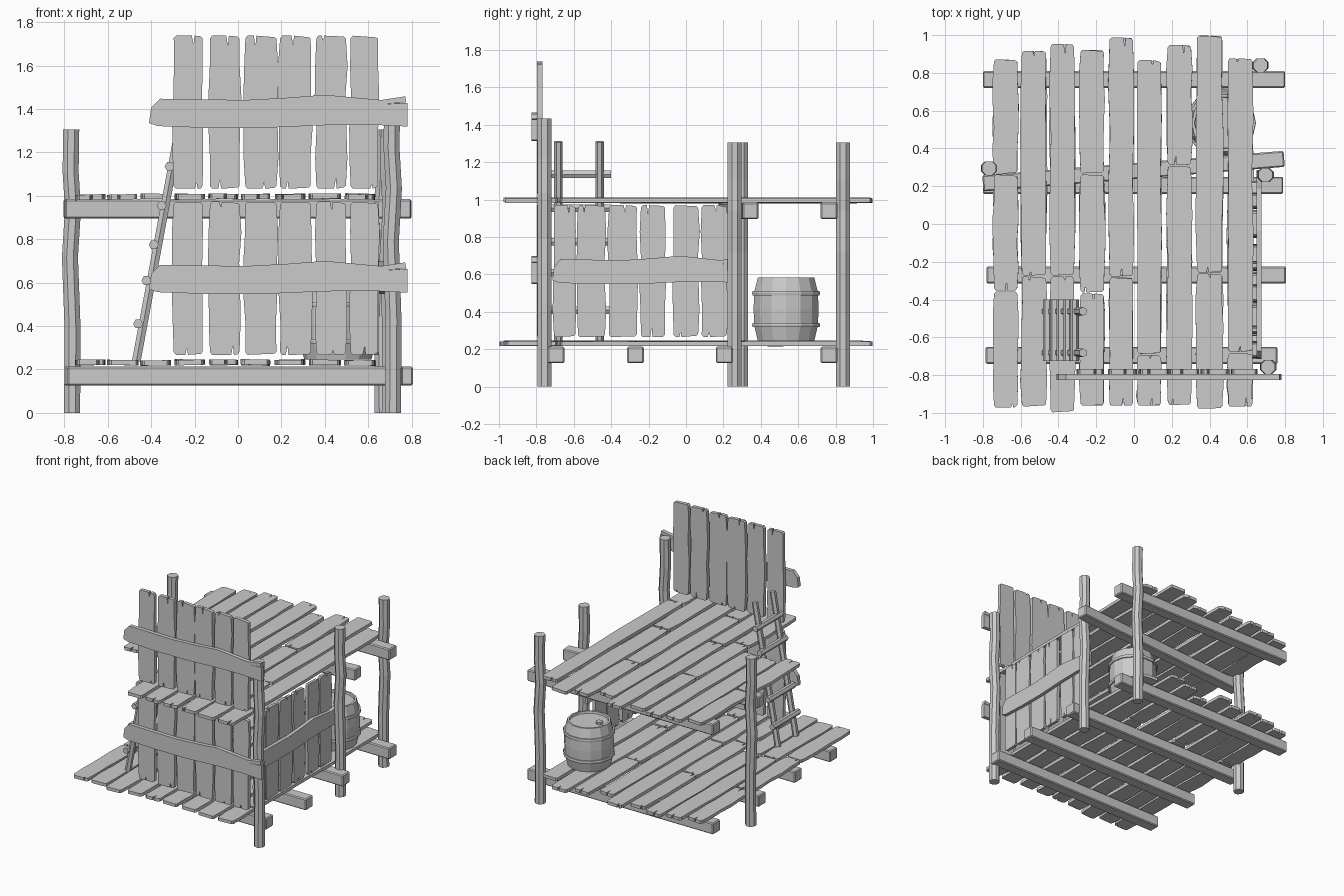
import bpy, bmesh, math, random
from mathutils import Matrix, Vector

if "Cube" in bpy.data.objects:
    bpy.data.objects.remove(bpy.data.objects["Cube"])

random.seed(7)
wood = bpy.data.materials.new("weathered_grey")
wood.diffuse_color = (0.6, 0.6, 0.6, 1)
wood.use_nodes = True
wood.node_tree.nodes["Principled BSDF"].inputs["Base Color"].default_value = wood.diffuse_color


def finish(name, bm, matrix=Matrix()):
    bm.transform(matrix)
    bmesh.ops.recalc_face_normals(bm, faces=bm.faces)
    me = bpy.data.meshes.new(name)
    bm.to_mesh(me)
    bm.free()
    me.materials.append(wood)
    ob = bpy.data.objects.new(name, me)
    bpy.context.collection.objects.link(ob)
    return ob


def slab(name, outline, thick, matrix):
    """Flat outline in local XY, extruded evenly about local Z."""
    bm = bmesh.new()
    f = bm.faces.new([bm.verts.new((x, y, -thick / 2)) for x, y in outline])
    r = bmesh.ops.extrude_face_region(bm, geom=[f])
    top = [v for v in r["geom"] if isinstance(v, bmesh.types.BMVert)]
    bmesh.ops.translate(bm, verts=top, vec=(0, 0, thick))
    return finish(name, bm, matrix)


def plank_end(w, y, inward):
    """One plank end, left to right, slightly slanted with a split in it."""
    slant = random.uniform(-0.008, 0.008)
    pts = [(-w / 2 + 0.004, y + inward * 0.012), (-w / 2 + 0.014, y)]
    if random.random() < 0.65:
        n = random.uniform(-0.28, 0.28) * w
        d = random.uniform(0.02, 0.05)
        pts += [(n - 0.006, y), (n + 0.002, y + inward * d), (n + 0.006, y)]
    pts += [(w / 2 - 0.012, y + inward * abs(slant)), (w / 2 - 0.003, y + inward * 0.014)]
    return pts


def plank(name, w, length, matrix, thick=0.024):
    """Rough board along local Y with wavy sides and split ends."""
    h = length / 2
    ts = [-0.6, -0.2, 0.2, 0.6]
    wob = lambda: random.uniform(-0.006, 0.006)
    left = [(-w / 2 + wob(), t * h) for t in ts]
    right = [(w / 2 + wob(), t * h) for t in reversed(ts)]
    pts = left + plank_end(w, h, -1) + right + plank_end(w, -h, 1)[::-1]
    return slab(name, pts, thick, matrix)


def tube(name, path, r, sides=8, spin=0.0):
    """Faceted pole through the given points."""
    bm = bmesh.new()
    axis = (Vector(path[-1]) - Vector(path[0])).normalized()
    rot = axis.to_track_quat('Z', 'Y').to_matrix()
    rings = []
    for p in path:
        rings.append([bm.verts.new(Vector(p) + rot @ Vector(
            (r * math.cos(spin + 2 * math.pi * i / sides),
             r * math.sin(spin + 2 * math.pi * i / sides), 0))) for i in range(sides)])
    for a, b in zip(rings, rings[1:]):
        for i in range(sides):
            j = (i + 1) % sides
            bm.faces.new((a[i], a[j], b[j], b[i]))
    bm.faces.new(rings[0])
    bm.faces.new(rings[-1])
    return finish(name, bm)


def lathe(name, profile, sides, loc):
    bm = bmesh.new()
    vs = [bm.verts.new((r, 0, z)) for r, z in profile]
    es = [bm.edges.new(p) for p in zip(vs, vs[1:])]
    bmesh.ops.spin(bm, geom=vs + es, cent=(0, 0, 0), axis=(0, 0, 1),
                   angle=2 * math.pi, steps=sides, use_duplicate=False)
    bmesh.ops.remove_doubles(bm, verts=bm.verts, dist=0.0005)
    return finish(name, bm, Matrix.Translation(loc))


def beam(name, a, b, w, h):
    """Square timber with chamfered edges between two points."""
    a, b = Vector(a), Vector(b)
    d = b - a
    bm = bmesh.new()
    bmesh.ops.create_cube(bm, size=1)
    bmesh.ops.scale(bm, verts=bm.verts, vec=(d.length, w, h))
    bmesh.ops.bevel(bm, geom=bm.edges[:], offset=0.007, segments=1, affect='EDGES')
    m = Matrix.Translation((a + b) / 2) @ Matrix.Rotation(math.atan2(d.y, d.x), 4, 'Z')
    return finish(name, bm, m)


# Floor boards: column centre, width, then the joints from back to front
columns = [
    (-0.68, 0.13, (0.875, 0.265, -0.355, -0.975)),
    (-0.53, 0.135, (0.92, -0.275, -0.97)),
    (-0.38, 0.13, (0.955, -0.275, -1.0)),
    (-0.222, 0.13, (0.925, 0.265, -0.365, -0.965)),
    (-0.068, 0.13, (0.99, -0.28, -0.965)),
    (0.08, 0.13, (0.87, -0.69, -0.965)),
    (0.24, 0.13, (0.95, 0.31, -0.96)),
    (0.40, 0.14, (1.0, -0.26, -0.98)),
    (0.562, 0.135, (0.88, -0.68, -0.97)),
]
for level, z in (("lower", 0.232), ("upper", 0.996)):
    for c, (x, w, ys) in enumerate(columns):
        for k, (y1, y0) in enumerate(zip(ys, ys[1:])):
            # ladder opening: no front boards on the three left columns
            if level == "upper" and c < 3 and k == len(ys) - 2:
                continue
            m = (Matrix.Translation((x, (y0 + y1) / 2, z + random.uniform(-0.003, 0.003)))
                 @ Matrix.Rotation(random.uniform(-0.04, 0.04), 4, 'Y'))
            plank(f"{level}_floor_board_{c}_{k}", w, y1 - y0 - 0.006, m)

# Floor beams
for i, (y, x0, x1) in enumerate(((0.765, -0.8, 0.8), (0.205, -0.8, 0.79),
                                 (-0.27, -0.78, 0.805), (-0.695, -0.785, 0.76))):
    beam(f"lower_beam_{i}", (x0, y, 0.17), (x1, y, 0.17), 0.09, 0.088)
beam("upper_back_beam", (-0.8, 0.765, 0.94), (0.8, 0.765, 0.94), 0.09, 0.088)
beam("upper_middle_beam", (-0.8, 0.215, 0.94), (0.795, 0.345, 0.94), 0.085, 0.088)

# Posts with a slight bend
for name, x, y, top, s in (("front_right_post", 0.71, -0.757, 1.435, 1),
                           ("middle_right_post", 0.695, 0.26, 1.305, 1),
                           ("back_right_post", 0.67, 0.84, 1.305, -1),
                           ("left_post", -0.768, 0.295, 1.305, 1)):
    path = [(x + s * dx, y, t * top) for t, dx in
            ((0, 0.004), (0.3, 0.006), (0.55, -0.006), (0.72, 0.008), (0.85, -0.003), (1, 0))]
    tube(name, path, 0.04, 8, math.pi / 8)

# Local XY upright, facing the front (-y) or the right (+x)
FRONT = Matrix.Rotation(math.pi / 2, 4, 'X')
RIGHT = Matrix.Rotation(math.pi / 2, 4, 'Z') @ FRONT

# Front wall boards, two storeys
front_edges = ((-0.30, -0.16), (-0.133, 0.01), (0.03, 0.18),
               (0.19, 0.338), (0.357, 0.5), (0.515, 0.648))
for level, z in (("lower", 0.62), ("upper", 1.385)):
    for i, (a, b) in enumerate(front_edges):
        m = Matrix.Translation(((a + b) / 2, -0.782, z)) @ FRONT
        plank(f"{level}_front_board_{i}", b - a, 0.705, m, 0.028)

# Right wall boards
side_edges = ((-0.71, -0.588), (-0.582, -0.43), (-0.415, -0.26),
              (-0.245, -0.11), (-0.07, 0.068), (0.08, 0.222))
for i, (a, b) in enumerate(side_edges):
    m = Matrix.Translation((0.638, (a + b) / 2, 0.618)) @ RIGHT
    plank(f"right_wall_board_{i}", b - a, 0.705, m, 0.024)

# Wavy cross rails with a split end (heights relative to the rail centre)
rail = [(-0.41, -0.05), (-0.40, 0.02), (-0.36, 0.062), (0.03, 0.056), (0.22, 0.066),
        (0.4, 0.08), (0.66, 0.056), (0.77, 0.073), (0.775, 0.046), (0.67, 0.037),
        (0.78, 0.043), (0.78, -0.066), (0.62, -0.058), (0.4, -0.06), (0.12, -0.072),
        (-0.15, -0.072), (-0.37, -0.064)]
for level, z in (("lower", 0.62), ("upper", 1.385)):
    slab(f"{level}_front_rail", rail, 0.03, Matrix.Translation((0, -0.81, z)) @ FRONT)
side_rail = [(x * 0.84 - 0.37, z) for x, z in rail]
slab("right_wall_rail", side_rail, 0.028, Matrix.Translation((0.662, 0, 0.62)) @ RIGHT)

# Leaning ladder
for i, y in enumerate((-0.682, -0.462)):
    tube(f"ladder_rail_{i}", [(-0.468, y, 0.24), (-0.27, y, 1.31)], 0.023, 6)
for i, (x, z) in enumerate(((-0.46, 0.41), (-0.422, 0.61), (-0.388, 0.775),
                            (-0.352, 0.955), (-0.315, 1.135))):
    tube(f"ladder_rung_{i}", [(x, -0.725, z), (x, -0.4, z)], 0.023, 6)

# Barrel with hoops and bung
spot = (0.46, 0.535, 0.245)
lathe("barrel", [(0, 0), (0.155, 0), (0.175, 0.085), (0.178, 0.17), (0.175, 0.26),
                 (0.155, 0.338), (0.14, 0.338), (0.137, 0.322), (0, 0.322)], 14, spot)
for i, z in enumerate((0.085, 0.255)):
    lathe(f"barrel_hoop_{i}", [(0.17, z - 0.011), (0.184, z - 0.011), (0.186, z),
                               (0.184, z + 0.011), (0.17, z + 0.011)], 14, spot)
tube("barrel_bung", [(0.38, 0.52, 0.56), (0.38, 0.52, 0.585)], 0.025, 8)
